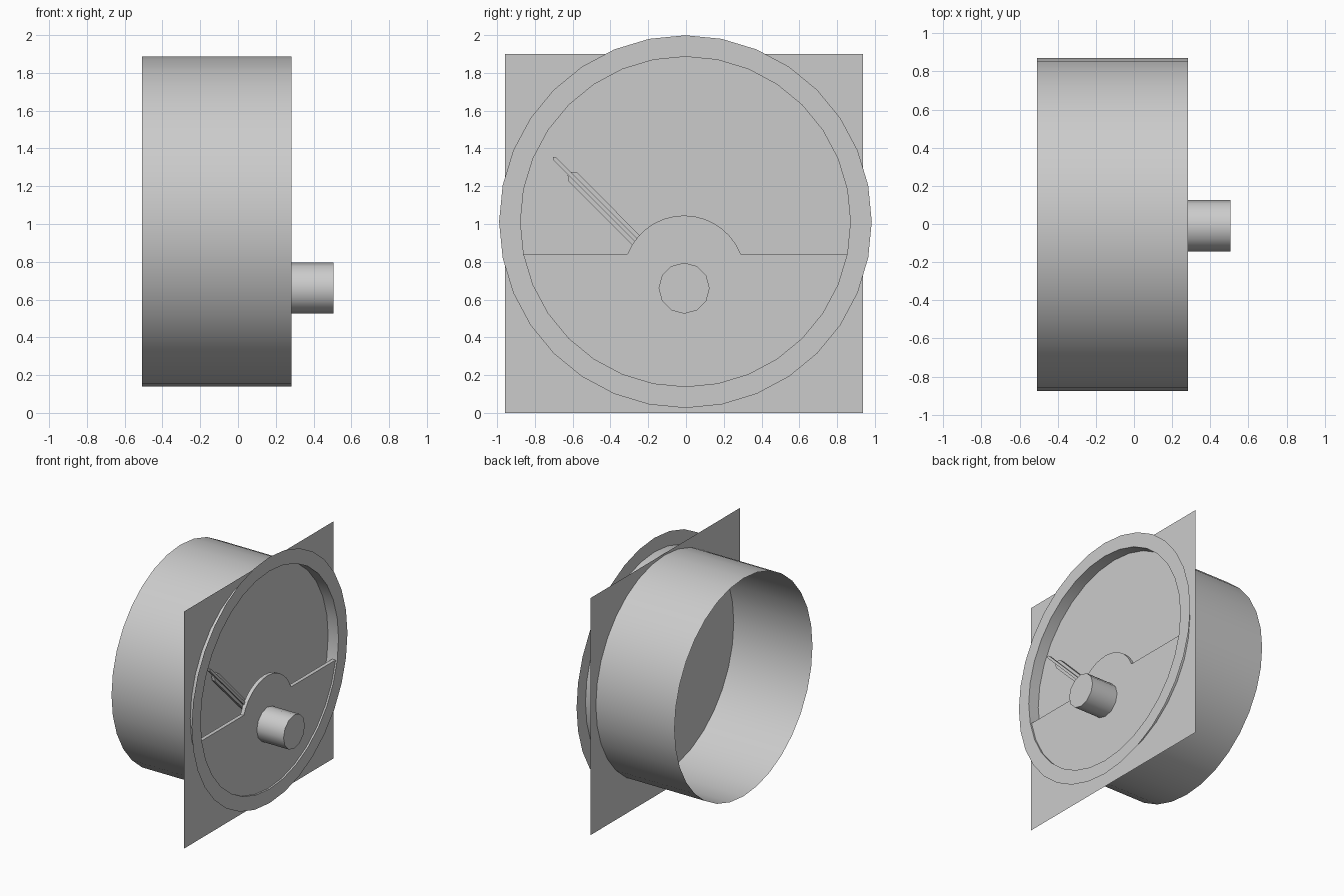
import bpy, bmesh, math
from mathutils import Vector

if "Cube" in bpy.data.objects:
    bpy.data.objects.remove(bpy.data.objects["Cube"])

grey = bpy.data.materials.new("plain grey")
grey.diffuse_color = (0.6, 0.6, 0.6, 1)
grey.use_nodes = True
grey.node_tree.nodes["Principled BSDF"].inputs["Base Color"].default_value = grey.diffuse_color

CY, CZ = -0.003, 1.0125        # housing axis
KY, KZ = -0.01, 0.66           # knob axis
R_IN, R_OUT, SEG = 0.8735, 0.9865, 32


def circle(y, z, r, n, start=0, stop=None):
    """Points (y, z) on a circle, counted in n-ths of a turn."""
    stop = n - 1 if stop is None else stop
    return [(y + r * math.cos(2 * math.pi * k / n),
             z + r * math.sin(2 * math.pi * k / n)) for k in range(start, stop + 1)]


def finish(name, bm, smooth=False, recalc=True):
    if recalc:
        bmesh.ops.recalc_face_normals(bm, faces=bm.faces)
    me = bpy.data.meshes.new(name)
    bm.to_mesh(me)
    bm.free()
    me.materials.append(grey)
    ob = bpy.data.objects.new(name, me)
    bpy.context.collection.objects.link(ob)
    if smooth:
        bpy.ops.object.select_all(action='DESELECT')
        ob.select_set(True)
        bpy.context.view_layer.objects.active = ob
        bpy.ops.object.shade_smooth_by_angle(angle=math.radians(40))
    return ob


def prism(name, pts, x0, x1, smooth=False):
    """Closed outline in the yz plane, extruded along x."""
    bm = bmesh.new()
    face = bm.faces.new([bm.verts.new((x0, y, z)) for y, z in pts])
    ext = bmesh.ops.extrude_face_region(bm, geom=[face])
    moved = [v for v in ext["geom"] if isinstance(v, bmesh.types.BMVert)]
    bmesh.ops.translate(bm, verts=moved, vec=Vector((x1 - x0, 0, 0)))
    return finish(name, bm, smooth)


def band(name, x0, r0, x1, r1, smooth=False):
    """Single-walled strip between two coaxial circles."""
    bm = bmesh.new()
    a = [bm.verts.new((x0, y, z)) for y, z in circle(CY, CZ, r0, SEG)]
    b = [bm.verts.new((x1, y, z)) for y, z in circle(CY, CZ, r1, SEG)]
    for i in range(SEG):
        j = (i + 1) % SEG
        bm.faces.new((a[i], a[j], b[j], b[i]))
    return finish(name, bm, smooth, recalc=False)


# Open-backed housing tube and flat bezel ring
band("housing", -0.508, R_IN, 0.282, R_IN, smooth=True)
band("bezel_ring", 0.282, R_OUT, 0.282, R_IN)

# Square sheet that carries the dial
bm = bmesh.new()
bm.faces.new([bm.verts.new((0.19, y, z)) for y, z in
              ((-0.957, 0), (0.937, 0), (0.937, 1.9), (-0.957, 1.9))])
finish("dial_sheet", bm, recalc=False)

# Lower cover: bottom of the housing circle with a rounded hump on top
cover = circle(CY, CZ, R_IN, SEG, SEG // 2 + 1, SEG - 1)
top_z = cover[0][1]
hump_z, hump_r = 0.723, 0.322
a0 = math.asin((top_z - hump_z) / hump_r)
steps = 14
for k in range(steps + 1):
    a = a0 + (math.pi - 2 * a0) * k / steps
    cover.append((KY + hump_r * math.cos(a), hump_z + hump_r * math.sin(a)))
prism("lower_cover", cover, 0.238, 0.268)


# Needle: pointed body with a thin rod along it, leaning 45 degrees from the knob
def along(s, t):
    c = math.sqrt(0.5)
    return (KY + c * (-s + t), KZ + c * (s + t))


body = [(0.05, -0.031), (0.835, -0.033), (0.86, -0.012),
        (0.86, 0.012), (0.835, 0.033), (0.05, 0.031)]
prism("needle_body", [along(s, t) for s, t in body], 0.205, 0.232)
rod = [(0.05, -0.010), (0.97, -0.010), (0.982, 0), (0.97, 0.010), (0.05, 0.010)]
prism("needle_rod", [along(s, t) for s, t in rod], 0.222, 0.245)

# Adjusting knob
prism("knob", circle(KY, KZ, 0.135, 12), 0.19, 0.505, smooth=True)
